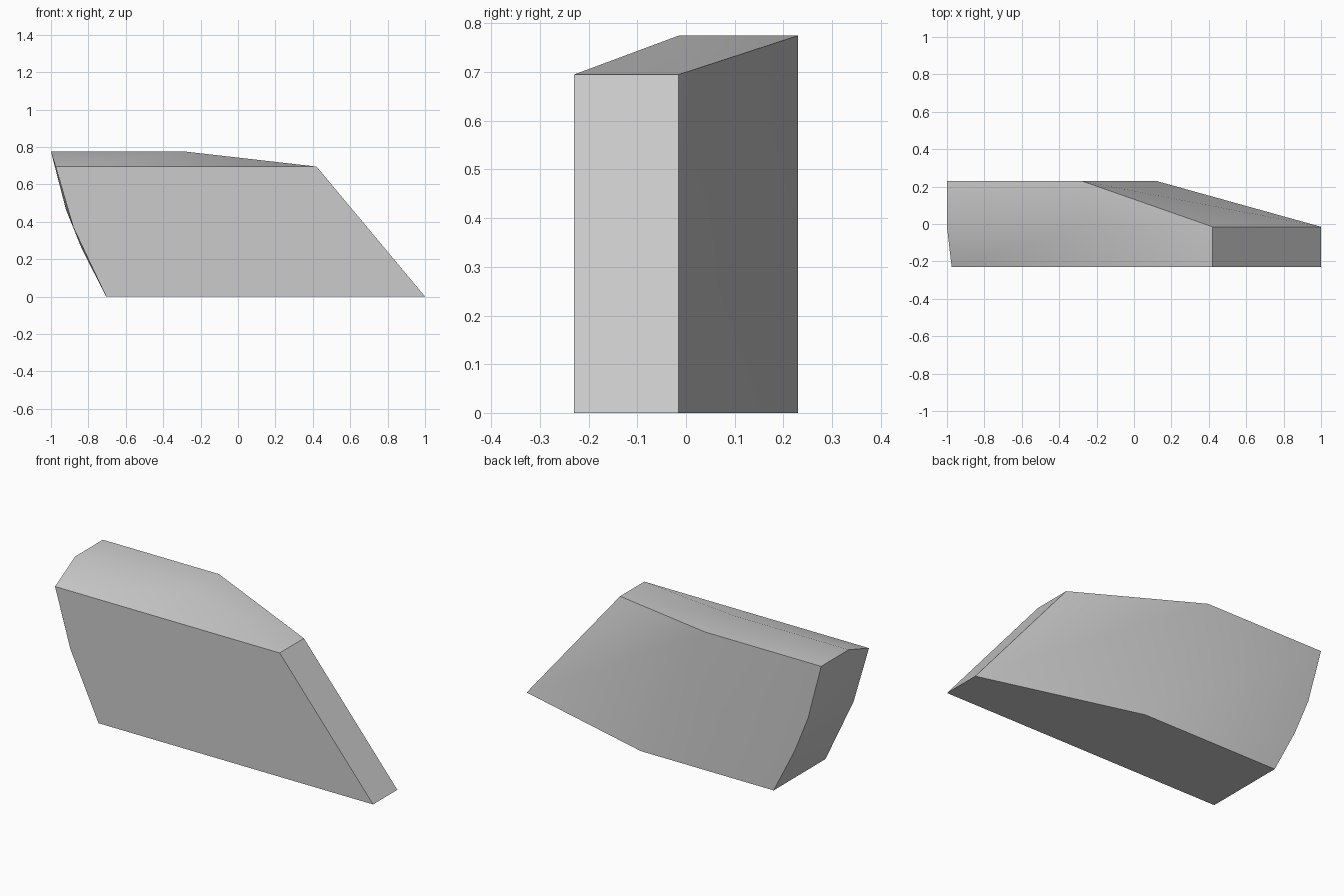
import bpy
import bmesh
from math import radians

# Remove the default cube
default_cube = bpy.data.objects.get("Cube")
if default_cube:
    bpy.data.objects.remove(default_cube, do_unlink=True)


def make_material(name, colour):
    material = bpy.data.materials.new(name)
    material.use_nodes = True
    material.diffuse_color = colour
    material.node_tree.nodes["Principled BSDF"].inputs["Base Color"].default_value = colour
    return material


grey = make_material("plain grey", (0.6, 0.6, 0.6, 1))

# Depth planes, heights and shared horizontal positions
front, middle, back = -0.23, -0.015, 0.23
floor, shoulder, crest = 0, 0.695, 0.775
left_tip, left_shoulder, right_foot, right_tip = 1, 0.42, -0.705, -1
ridge_end = -0.28

# Named corners of the block
corners = {
    # front plate outline
    "front_foot_right": (right_foot, front, floor),
    "front_foot_left": (left_tip, front, floor),
    "front_top_left": (left_shoulder, front, shoulder),
    "front_top_right": (-0.975, front, shoulder),
    "front_bend": (-0.88, front, 0.37),
    # middle line
    "middle_foot_left": (left_tip, middle, floor),
    "middle_top_left": (left_shoulder, middle, shoulder),
    "ridge_left": (ridge_end, middle, crest),
    "ridge_right": (right_tip, middle, crest),
    # back plate outline
    "back_foot_right": (right_foot, back, floor),
    "back_foot_left": (0.12, back, floor),
    "back_top_left": (ridge_end, back, crest),
    "back_top_right": (right_tip, back, crest),
    "upper_bend": (-0.92, back, 0.465),
    "lower_bend": (-0.835, back, 0.255),
}

panels = [
    # front plate and base
    "front_foot_right front_foot_left front_top_left front_top_right front_bend",
    "front_foot_right back_foot_right back_foot_left middle_foot_left front_foot_left",
    # sloping left end
    "front_foot_left middle_foot_left middle_top_left front_top_left",
    # crest and its two slopes
    "ridge_right ridge_left back_top_left back_top_right",
    "front_top_right front_top_left ridge_left ridge_right",
    "ridge_left front_top_left middle_top_left",
    "ridge_left middle_top_left back_top_left",
    # back plate and its tapered wing, creased along the diagonal
    "back_foot_right lower_bend upper_bend back_top_right back_top_left back_foot_left",
    "back_top_left middle_foot_left back_foot_left",
    "back_top_left middle_top_left middle_foot_left",
    # bowed right end
    "front_foot_right front_bend lower_bend back_foot_right",
    "front_bend upper_bend lower_bend",
    "front_bend front_top_right ridge_right upper_bend",
    "upper_bend ridge_right back_top_right",
]

# Assemble the closed block
bm = bmesh.new()
verts = {name: bm.verts.new(position) for name, position in corners.items()}
for panel in panels:
    bm.faces.new([verts[name] for name in panel.split()])
bmesh.ops.recalc_face_normals(bm, faces=bm.faces)

mesh = bpy.data.meshes.new("tapered_block")
bm.to_mesh(mesh)
bm.free()
mesh.materials.append(grey)

block = bpy.data.objects.new("tapered_block", mesh)
bpy.context.collection.objects.link(block)

# Soften the shallow bends, keep the hard corners
bpy.ops.object.select_all(action="DESELECT")
block.select_set(True)
bpy.context.view_layer.objects.active = block
bpy.ops.object.shade_smooth_by_angle(angle=radians(30))
